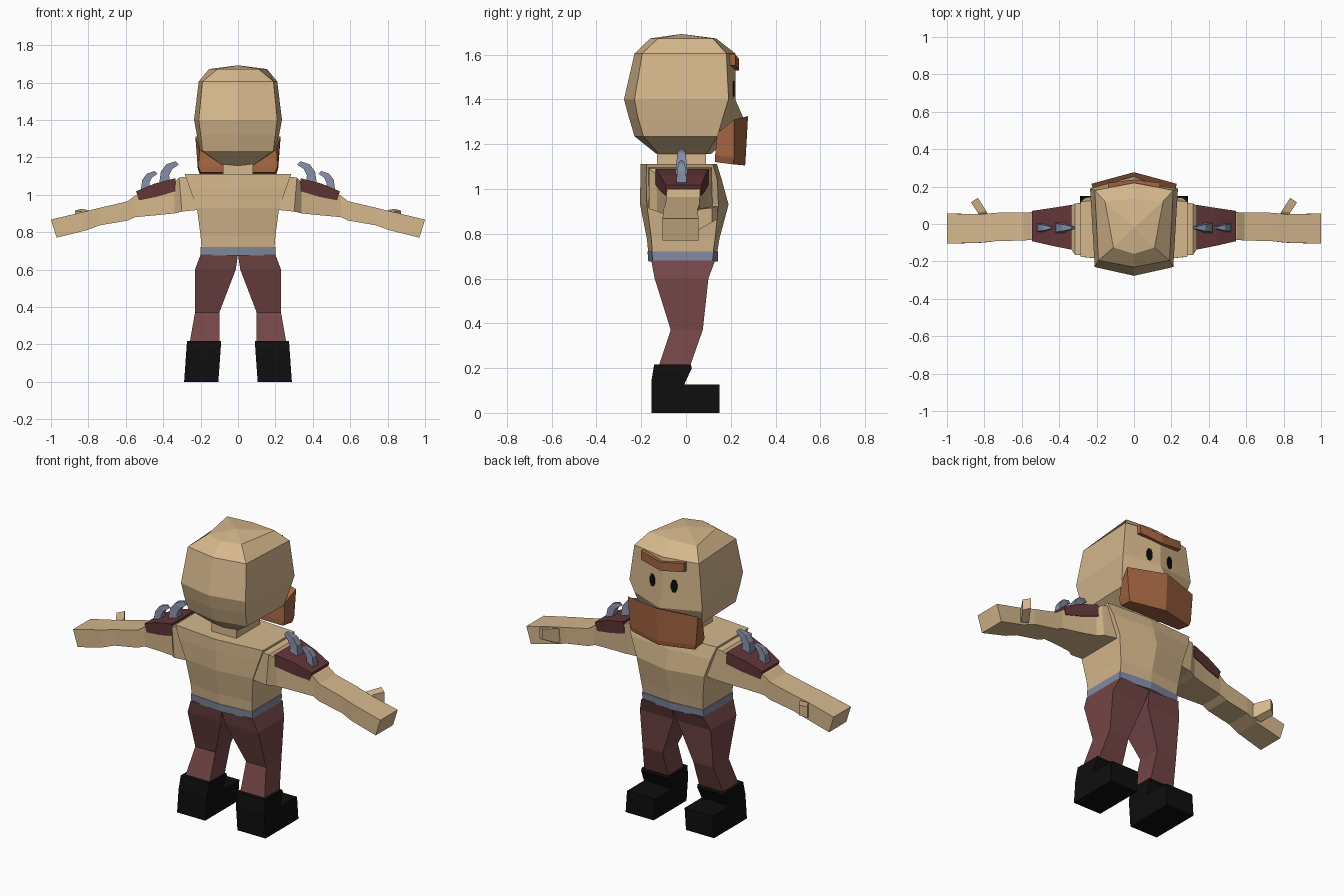
import bpy, bmesh, math


def material(name, r, g, b):
    m = bpy.data.materials.new(name)
    lin = [((c / 255 + 0.055) / 1.055) ** 2.4 if c > 10 else c / 3294 for c in (r, g, b)]
    m.diffuse_color = (*lin, 1)
    return m


skin = material("skin tan", 214, 184, 141)
maroon = material("trouser maroon", 117, 70, 71)
dark_maroon = material("pad dark maroon", 99, 54, 56)
steel = material("steel blue grey", 130, 139, 162)
brown = material("hair brown", 165, 101, 66)
black = material("boot black", 14, 14, 14)


def loft(name, rings, mat, mirror=False):
    """Skin rings of equal point count; a one-point ring closes as an apex."""
    bm = bmesh.new()
    for s in ((1, -1) if mirror else (1,)):
        vs = [[bm.verts.new((s * x, y, z)) for x, y, z in r] for r in rings]
        n = len(vs[0])
        for a, b in zip(vs, vs[1:]):
            for i in range(n):
                j = (i + 1) % n
                bm.faces.new((a[i], a[j], b[0]) if len(b) == 1 else (a[i], a[j], b[j], b[i]))
        for cap in (vs[0], vs[-1]):
            if len(cap) > 2:
                bm.faces.new(cap)
    bmesh.ops.recalc_face_normals(bm, faces=bm.faces)
    me = bpy.data.meshes.new(name)
    bm.to_mesh(me)
    bm.free()
    me.materials.append(mat)
    ob = bpy.data.objects.new(name, me)
    bpy.context.collection.objects.link(ob)
    return ob


def ring6(z, xb, yb, ybm, xf, yf, yfm):
    """Body section: back corners, back middle, front corners, front middle."""
    return [(-xb, yb, z), (0, ybm, z), (xb, yb, z), (xf, yf, z), (0, yfm, z), (-xf, yf, z)]


def ring_z(z, x0, x1, y0, y1):
    return [(x0, y0, z), (x1, y0, z), (x1, y1, z), (x0, y1, z)]


def ring_x(xt, xb, z0, z1, y0, y1):
    """Limb section across x, with separate x for its top and bottom edge."""
    return [(xb, y0, z0), (xb, y1, z0), (xt, y1, z1), (xt, y0, z1)]


# Head and neck
loft("head", [
    ring6(1.155, .08, -.12, -.13, .08, .09, .11),
    ring6(1.235, .19, -.19, -.23, .20, .14, .20),
    ring6(1.32, .20, -.215, -.255, .22, .165, .255),
    ring6(1.40, .21, -.23, -.277, .235, .19, .22),
    ring6(1.605, .19, -.195, -.23, .21, .18, .22),
    ring6(1.672, .11, -.125, -.16, .155, .12, .135),
    [(0, -.02, 1.692)]], skin)
loft("neck", [ring_z(1.09, -.08, .08, -.13, .09), ring_z(1.17, -.08, .08, -.13, .09)], skin)

# Beard, brow and eyes
loft("beard", [
    [(-.2, .13, 1.12), (.2, .13, 1.12), (.205, .21, 1.11), (0, .264, 1.105), (-.205, .21, 1.11)],
    [(-.212, .13, 1.15), (.212, .13, 1.15), (.215, .215, 1.14), (0, .266, 1.13), (-.215, .215, 1.14)],
    [(-.205, .14, 1.25), (.205, .14, 1.25), (.228, .215, 1.31), (0, .277, 1.325), (-.228, .215, 1.31)]],
    brown)
loft("brow", [ring_x(x, x, z, z + .05, y - .05, y)
              for x, y, z in ((-.14, .22, 1.552), (0, .237, 1.53), (.14, .22, 1.552))], brown)
eye = [(.07 + .019 * math.cos(a), 1.447 + .038 * math.sin(a))
       for a in (math.pi / 8 + k * math.pi / 4 for k in range(8))]
loft("eyes", [[(x, .22 - .141 * x + d, z) for x, z in eye] for d in (-.003, .005)], black, True)

# Torso and belt
loft("torso", [
    ring6(.71, .195, -.15, -.168, .195, .12, .138),
    ring6(.78, .20, -.155, -.175, .20, .13, .15),
    ring6(.93, .22, -.175, -.205, .22, .145, .19),
    ring6(1.04, .26, -.178, -.204, .26, .14, .16),
    ring6(1.112, .285, -.175, -.203, .285, .12, .138)], skin)
loft("belt", [
    ring6(.675, .20, -.148, -.168, .20, .118, .142),
    ring6(.72, .20, -.152, -.172, .20, .124, .144)], steel)

# Trousers and boots
loft("trouser_legs", [
    ring_z(.68, 0, .20, -.155, .13),
    ring_z(.60, .012, .23, -.14, .10),
    ring_z(.37, .10, .23, -.068, .075),
    ring_z(.20, .10, .26, -.125, .015)], maroon, True)
boot = [(-.155, 0), (.15, 0), (.15, .127), (-.008, .127), (.026, .2), (.022, .215),
        (-.142, .217), (-.155, .14)]
loft("boots", [[(x - .07 * z, y, z) for y, z in boot] for x in (.105, .288)], black, True)

# Arms with hands and thumbs
loft("arms", [
    ring_x(.20, .20, .92, 1.105, -.17, .12),
    ring_x(.315, .30, .91, 1.092, -.165, .11),
    ring_x(.34, .34, .90, 1.065, -.13, .095),
    ring_x(.44, .42, .892, 1.035, -.11, .08),
    ring_x(.55, .55, .88, .995, -.085, .063),
    ring_x(.59, .59, .862, .965, -.088, .062),
    ring_x(.74, .74, .836, .93, -.092, .06),
    ring_x(.82, .81, .81, .91, -.10, .052),
    ring_x(1, .97, .77, .867, -.105, .056)], skin, True)
loft("thumbs", [
    [(.775, .04, .83), (.83, .04, .82), (.83, .04, .89), (.775, .04, .90)],
    [(.79, .07, .83), (.835, .06, .82), (.835, .06, .91), (.79, .07, .915)],
    [(.835, .14, .865), (.872, .115, .85), (.872, .115, .915), (.835, .14, .925)]], skin, True)

# Shoulder pads
loft("shoulder_pads", [
    ring_x(.335, .33, 1.02, 1.088, -.137, .102),
    ring_x(.445, .43, .99, 1.06, -.115, .085),
    ring_x(.545, .53, .97, 1.018, -.092, .07)], dark_maroon, True)

# Curved spikes leaning toward the head
def spike(name, x, z, s):
    path = [(.04, -.02, .03), (.035, .05, .024), (.012, .085, .02), (-.03, .105, .012)]
    widths = (.03, .022, .018, .007)
    rings = []
    for (dx, dz, w), h in zip(path, widths):
        tilt = dz * 5
        cx, cz = x + (dx - .02) * s, z + dz * s
        ax, az = w * s * math.cos(tilt * 1.6), w * s * math.sin(tilt * 1.6)
        rings.append([(cx - ax, -.02 - h * s, cz - az), (cx + ax, -.02 - h * s, cz + az),
                      (cx + ax, -.02 + h * s, cz + az), (cx - ax, -.02 + h * s, cz - az)])
    loft(name, rings, steel, True)


spike("inner_spikes", .375, 1.065, 1.0)
spike("outer_spikes", .48, 1.03, .85)
